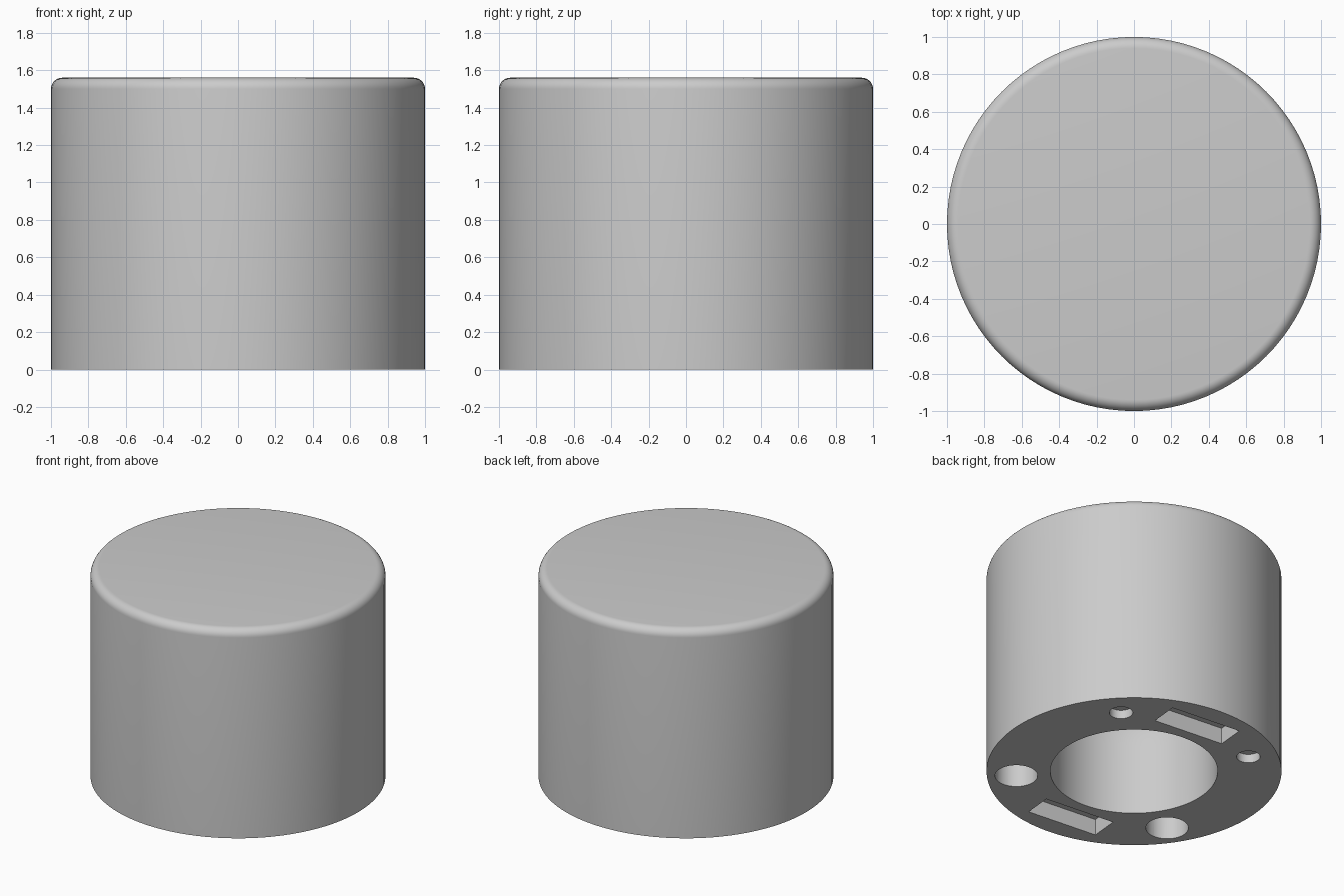
import bpy
import bmesh
from math import sin, cos, pi, radians
from mathutils import Matrix, Vector

if "Cube" in bpy.data.objects:
    bpy.data.objects.remove(bpy.data.objects["Cube"])

HEIGHT, ROUND, BORE, BORE_STRAIGHT = 1.56, 0.06, 0.567, 0.52
TILT = radians(-5.3)   # the underside pattern is turned slightly about z

grey = bpy.data.materials.new("plain grey")
grey.use_nodes = True
colour = (0.6, 0.6, 0.6, 1)
grey.diffuse_color = colour
grey.node_tree.nodes["Principled BSDF"].inputs["Base Color"].default_value = colour


def make_object(name, bm):
    bmesh.ops.recalc_face_normals(bm, faces=bm.faces)
    mesh = bpy.data.meshes.new(name)
    bm.to_mesh(mesh)
    bm.free()
    mesh.materials.append(grey)
    obj = bpy.data.objects.new(name, mesh)
    bpy.context.collection.objects.link(obj)
    return obj


def arc(cx, cz, r, start, end, steps):
    angles = [start + (end - start) * i / steps for i in range(steps + 1)]
    return [(cx + r * cos(a), cz + r * sin(a)) for a in angles]


# Turned body: rounded top rim, flat underside, domed central bore
profile = [(0, HEIGHT)]
profile += arc(1 - ROUND, HEIGHT - ROUND, ROUND, pi / 2, 0, 8)
profile += [(1, 0), (BORE, 0)]
profile += arc(0, BORE_STRAIGHT, BORE, 0, pi / 2, 14)
bm = bmesh.new()
verts = [bm.verts.new((x, 0, z)) for x, z in profile]
edges = [bm.edges.new(pair) for pair in zip(verts, verts[1:])]
bmesh.ops.spin(bm, geom=verts + edges, cent=(0, 0, 0), axis=(0, 0, 1),
               angle=2 * pi, steps=96)
bmesh.ops.remove_doubles(bm, verts=bm.verts, dist=0.0005)
body = make_object("cap_body", bm)


# Cutters for the recesses in the underside
def place(angle, distance):
    return Matrix.Rotation(TILT + radians(angle), 4, "Z") @ Matrix.Translation((distance, 0, 0))


def cut(name, bm):
    cutter = make_object(name, bm)
    cutter.hide_render = True
    cutter.hide_viewport = True
    mod = body.modifiers.new(name, "BOOLEAN")
    mod.operation = "DIFFERENCE"
    mod.solver = "EXACT"
    mod.object = cutter


def cut_hole(name, angle, radius, depth):
    bm = bmesh.new()
    bmesh.ops.create_cone(bm, cap_ends=True, segments=40, radius1=radius,
                          radius2=radius, depth=2 * depth, matrix=place(angle, 0.8))
    cut(name, bm)


def cut_slot(name, angle):
    bm = bmesh.new()
    size = Matrix.Diagonal(Vector((0.21, 0.55, 0.24, 1)))
    bmesh.ops.create_cube(bm, size=1, matrix=place(angle, 0.752) @ size)
    cut(name, bm)


for side, sign in (("left", -1), ("right", 1)):
    cut_hole("small_hole_cutter_" + side, 90 + sign * 41, 0.08, 0.065)
    cut_hole("large_hole_cutter_" + side, 270 - sign * 51, 0.145, 0.2)
cut_slot("back_slot_cutter", 90)
cut_slot("front_slot_cutter", 270)

# Smooth walls with crisp rims
bpy.ops.object.select_all(action="DESELECT")
body.select_set(True)
bpy.context.view_layer.objects.active = body
for mod in list(body.modifiers):
    bpy.ops.object.modifier_apply(modifier=mod.name)
bpy.ops.object.shade_smooth_by_angle(angle=radians(30))
